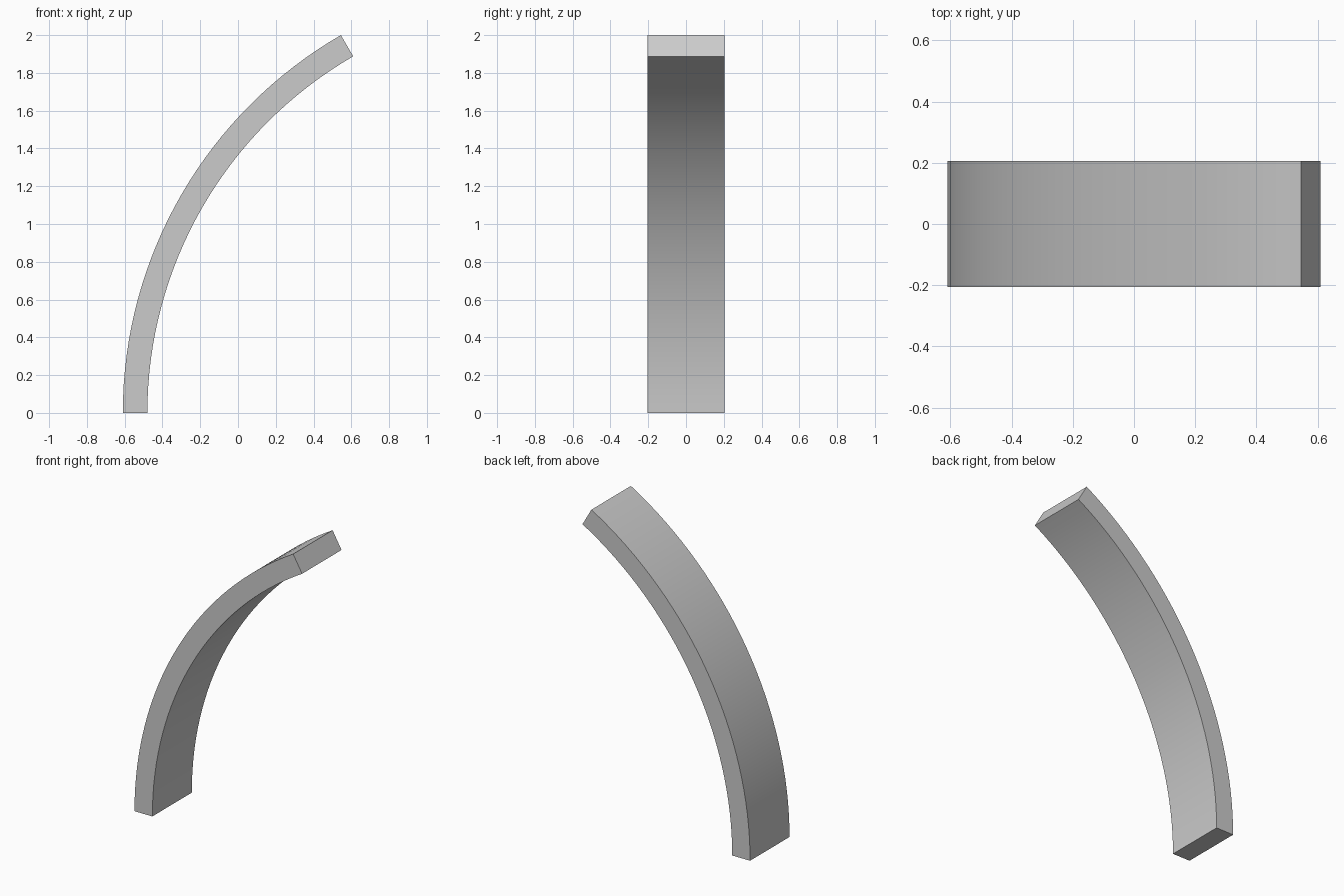
import bpy, bmesh, math

if "Cube" in bpy.data.objects:
    bpy.data.objects.remove(bpy.data.objects["Cube"])

SWEEP = math.radians(60)
OUTER = 2 / math.sin(SWEEP)      # outer end reaches z = 2
INNER = OUTER - 0.13
CENTRE_X = (OUTER + INNER * math.cos(SWEEP)) / 2
HALF_DEPTH = 0.205
STEPS = 32

# Curved bar: a rectangular section swept through a 60 degree arc
bm = bmesh.new()
rings = []
for i in range(STEPS + 1):
    a = SWEEP * i / STEPS
    rings.append([bm.verts.new((CENTRE_X - r * math.cos(a), y, r * math.sin(a)))
                  for r, y in ((OUTER, -HALF_DEPTH), (INNER, -HALF_DEPTH),
                               (INNER, HALF_DEPTH), (OUTER, HALF_DEPTH))])
for lo, hi in zip(rings, rings[1:]):
    for k in range(4):
        n = (k + 1) % 4
        bm.faces.new((lo[k], lo[n], hi[n], hi[k]))

# End caps
bm.faces.new(rings[0][::-1])
bm.faces.new(rings[-1])
bmesh.ops.recalc_face_normals(bm, faces=bm.faces)

mesh = bpy.data.meshes.new("curved_bar")
bm.to_mesh(mesh)
bm.free()
bar = bpy.data.objects.new("curved_bar", mesh)
bpy.context.collection.objects.link(bar)

# Smooth along the arc, sharp at the corners
bpy.context.view_layer.objects.active = bar
bar.select_set(True)
bpy.ops.object.shade_smooth_by_angle(angle=math.radians(30))
